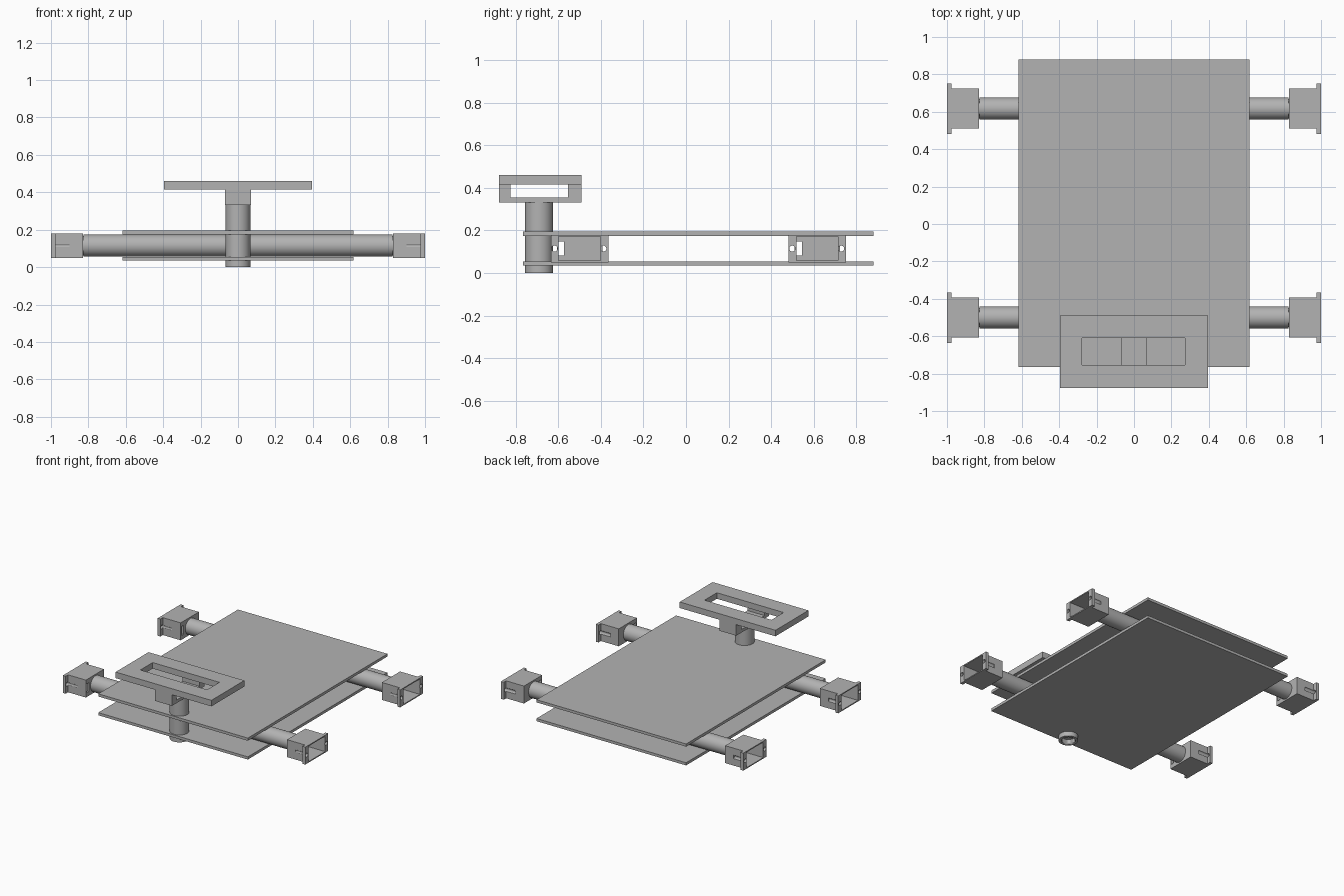
import bpy
from math import radians
from mathutils import Vector

if "Cube" in bpy.data.objects:
    bpy.data.objects.remove(bpy.data.objects["Cube"], do_unlink=True)

gray = bpy.data.materials.new("plain_gray")
gray.use_nodes = True
COLOR = (0.45, 0.45, 0.45, 1)
gray.diffuse_color = COLOR
gray.node_tree.nodes["Principled BSDF"].inputs["Base Color"].default_value = COLOR


def finish(name):
    ob = bpy.context.object
    ob.name = name
    ob.data.materials.append(gray)
    return ob


def box(name, x, y, z):
    """Box from three (low, high) ranges."""
    spans = (x, y, z)
    bpy.ops.mesh.primitive_cube_add(size=1, location=[(a + b) / 2 for a, b in spans])
    ob = finish(name)
    size = Vector([b - a for a, b in spans])
    for v in ob.data.vertices:
        v.co *= size
    return ob


def rod(name, radius, length, center, along_x=False):
    bpy.ops.mesh.primitive_cylinder_add(
        vertices=48, radius=radius, depth=length, location=center,
        rotation=(0, radians(90) if along_x else 0, 0))
    ob = finish(name)
    bpy.ops.object.shade_smooth_by_angle(angle=radians(35))
    return ob


def modify(ob, kind, **settings):
    mod = ob.modifiers.new(kind.title(), kind)
    for key, value in settings.items():
        setattr(mod, key, value)
    bpy.context.view_layer.objects.active = ob
    bpy.ops.object.modifier_apply(modifier=mod.name)


def combine(ob, others, operation="DIFFERENCE"):
    for other in others:
        modify(ob, "BOOLEAN", operation=operation, object=other, solver="EXACT")
        bpy.data.objects.remove(other, do_unlink=True)


def span(center, half):
    return (center - half, center + half)


# Deck plates
for name, low in (("lower_plate", 0.035), ("upper_plate", 0.175)):
    box(name, (-0.617, 0.617), (-0.765, 0.88), (low, low + 0.02))

# Cross bars with an open bolted socket at each end
MID = 0.115
for end, y in (("front", -0.5), ("rear", 0.617)):
    rod(f"{end}_bar", 0.059, 1.65, (0, y, MID), True)
    rod(f"{end}_bar_core", 0.052, 1.68, (0, y, MID), True)
    for side, s in (("left", 1), ("right", -1)):
        def xs(a, b):
            return tuple(sorted((s * a, s * b)))
        socket = box(f"{end}_{side}_socket", xs(0.83, 1), span(y, 0.107), span(MID, 0.065))
        flange = box("flange", xs(0.977, 1), span(y, 0.135), span(MID, 0.065))
        combine(socket, [flange], "UNION")
        cavity = box("cavity", xs(0.845, 1.1), span(y, 0.098), span(MID, 0.057))
        slot = box("slot", xs(0.8, 0.9), (y - 0.098, y - 0.073), span(MID, 0.033))
        holes = [rod("bolt_hole", 0.014, 0.2, (s, y + d, MID), True) for d in (-0.118, 0.112)]
        combine(socket, [cavity, slot] + holes)

# Hollow upright post
post = rod("post", 0.066, 0.335, (0, -0.69, 0.1675))
combine(post, [rod("bore", 0.046, 0.5, (0, -0.69, 0.07))])
bpy.context.view_layer.objects.active = post

# U-shaped bracket on the post
bracket = box("bracket", (-0.07, 0.07), (-0.878, -0.492), (0.332, 0.416))
combine(bracket, [box("gap", (-1, 1), (-0.825, -0.555), (0.355, 0.5))])

# Rectangular frame on the bracket
frame = box("top_frame", (-0.395, 0.395), (-0.878, -0.49), (0.415, 0.46))
combine(frame, [box("window", (-0.277, 0.274), (-0.755, -0.61), (0.3, 0.6))])
